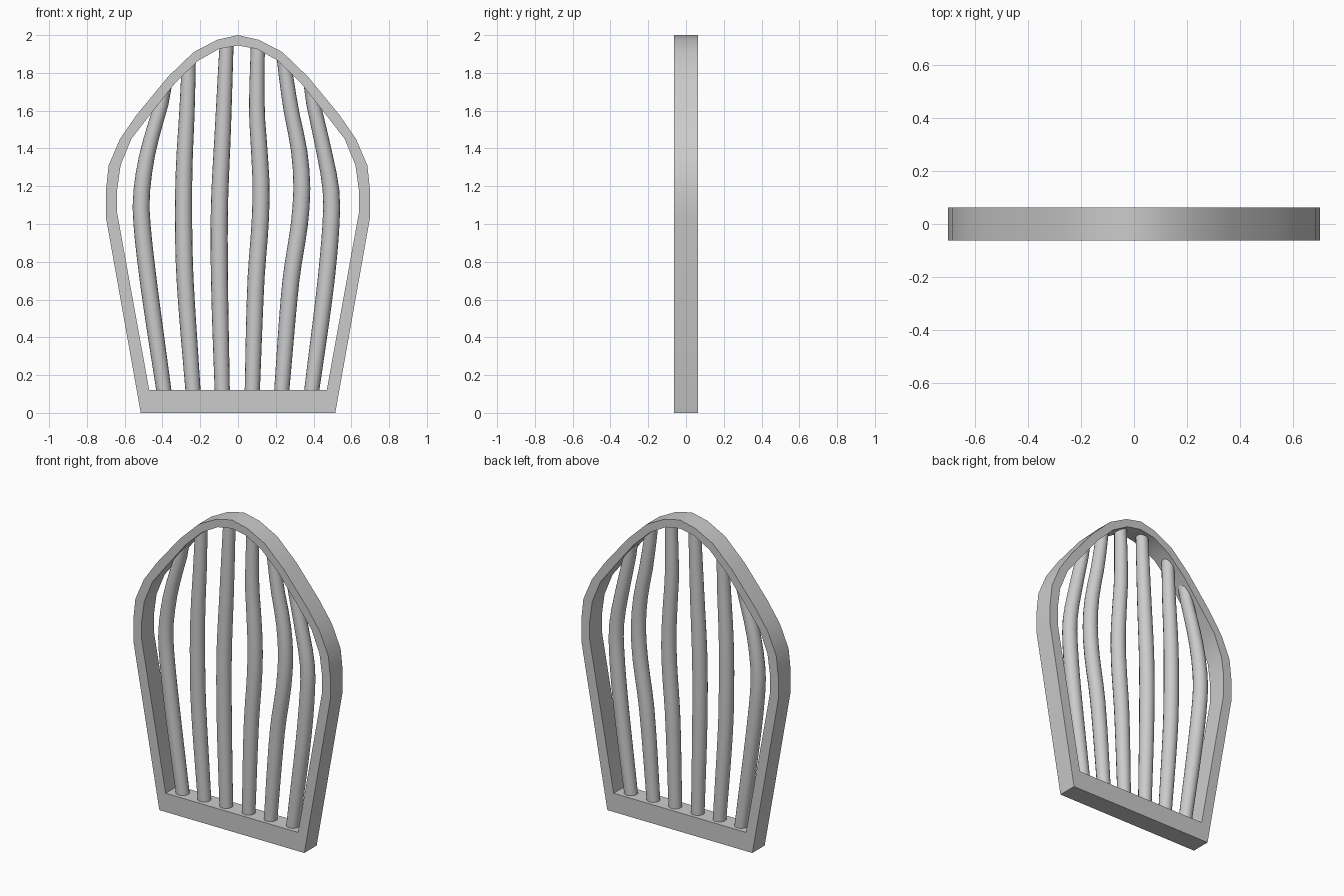
import bpy, bmesh, math

if "Cube" in bpy.data.objects:
    bpy.data.objects.remove(bpy.data.objects["Cube"])

DEPTH = 0.0625

# Half outlines of the frame (x, z), from base corner up to the apex
outer = [(.515, 0), (.70, 1.04), (.70, 1.17), (.685, 1.31), (.625, 1.45), (.535, 1.58),
         (.37, 1.78), (.235, 1.91), (.11, 1.975), (0, 2.0)]
inner = [(.47, .12), (.64, 1.06), (.64, 1.18), (.622, 1.31), (.565, 1.45), (.48, 1.56),
         (.33, 1.75), (.21, 1.865), (.10, 1.927), (0, 1.945)]


def mirrored(half):
    return half + [(-x, z) for x, z in reversed(half[:-1])]


def finish(name, bm):
    bmesh.ops.recalc_face_normals(bm, faces=bm.faces)
    me = bpy.data.meshes.new(name)
    bm.to_mesh(me)
    bm.free()
    ob = bpy.data.objects.new(name, me)
    bpy.context.collection.objects.link(ob)
    bpy.ops.object.select_all(action='DESELECT')
    bpy.context.view_layer.objects.active = ob
    ob.select_set(True)
    bpy.ops.object.shade_smooth_by_angle(angle=math.radians(30))


# Arched frame: four rails bridged around the closed outline
bm = bmesh.new()
rails = [[bm.verts.new((x, y, z)) for x, z in mirrored(half)]
         for half, y in ((outer, -DEPTH), (outer, DEPTH), (inner, DEPTH), (inner, -DEPTH))]
n = len(rails[0])
for r in range(4):
    a, b = rails[r], rails[(r + 1) % 4]
    for i in range(n):
        j = (i + 1) % n
        bm.faces.new((a[i], a[j], b[j], b[i]))
finish("arched_frame", bm)


def arch_mid(x):
    """Height of the middle of the arch band at x."""
    pts = [((o[0] + i[0]) / 2, (o[1] + i[1]) / 2) for o, i in zip(outer, inner)][2:]
    x = abs(x)
    for (x0, z0), (x1, z1) in zip(pts, pts[1:]):
        if x1 <= x <= x0:
            return z0 + (z1 - z0) * (x0 - x) / (x0 - x1)
    return pts[0][1]


def spline(keys, z):
    """Smooth interpolation of x through (z, x) keys."""
    def slope(i):
        a, b = keys[max(i - 1, 0)], keys[min(i + 1, len(keys) - 1)]
        return (b[1] - a[1]) / (b[0] - a[0])
    for i in range(len(keys) - 1):
        (z0, x0), (z1, x1) = keys[i], keys[i + 1]
        if z <= z1 or i == len(keys) - 2:
            h = z1 - z0
            t = (z - z0) / h
            return ((2*t**3 - 3*t**2 + 1) * x0 + (t**3 - 2*t*t + t) * h * slope(i)
                    + (3*t*t - 2*t**3) * x1 + (t**3 - t*t) * h * slope(i + 1))


# Wavy bars: centre lines as (z, x), ending inside the sill and the arch
bars = [
    [(.1, -.39), (.7, -.475), (1.05, -.512), (1.2, -.507), (1.4, -.473), (1.72, -.38)],
    [(.1, -.237), (.7, -.28), (1.0, -.288), (1.3, -.285), (1.6, -.27), (1.87, -.26)],
    [(.1, -.083), (.7, -.098), (1.1, -.098), (1.5, -.08), (1.97, -.06)],
    [(.1, .075), (.7, .095), (1.0, .117), (1.2, .122), (1.4, .112), (1.6, .10), (1.96, .105)],
    [(.1, .23), (.7, .28), (1.0, .325), (1.2, .338), (1.4, .322), (1.6, .282), (1.88, .24)],
    [(.1, .388), (.7, .466), (1.05, .495), (1.2, .49), (1.4, .452), (1.72, .38)],
]
SIDES, RINGS = 16, 18
for k, keys in enumerate(bars):
    bm = bmesh.new()
    rings = []
    top = keys[-1][0]
    for r in range(RINGS + 1):
        z = .1 + (top - .1) * r / RINGS
        cx = spline(keys, z)
        rad = .040 + .007 * math.sin(math.pi * (z - .1) / (top - .1)) - .003 * (r / RINGS)
        ring = []
        for s in range(SIDES):
            ang = math.tau * s / SIDES
            x = cx + rad * math.cos(ang)
            # keep every vertex inside the arch band; the last ring follows it
            zz = arch_mid(x) if r == RINGS else min(z, arch_mid(x) - .005)
            ring.append(bm.verts.new((x, rad * math.sin(ang), zz)))
        rings.append(ring)
    for a, b in zip(rings, rings[1:]):
        for s in range(SIDES):
            t = (s + 1) % SIDES
            bm.faces.new((a[s], a[t], b[t], b[s]))
    bm.faces.new(rings[0])
    bm.faces.new(rings[-1])
    finish(f"wavy_bar_{k + 1}", bm)
